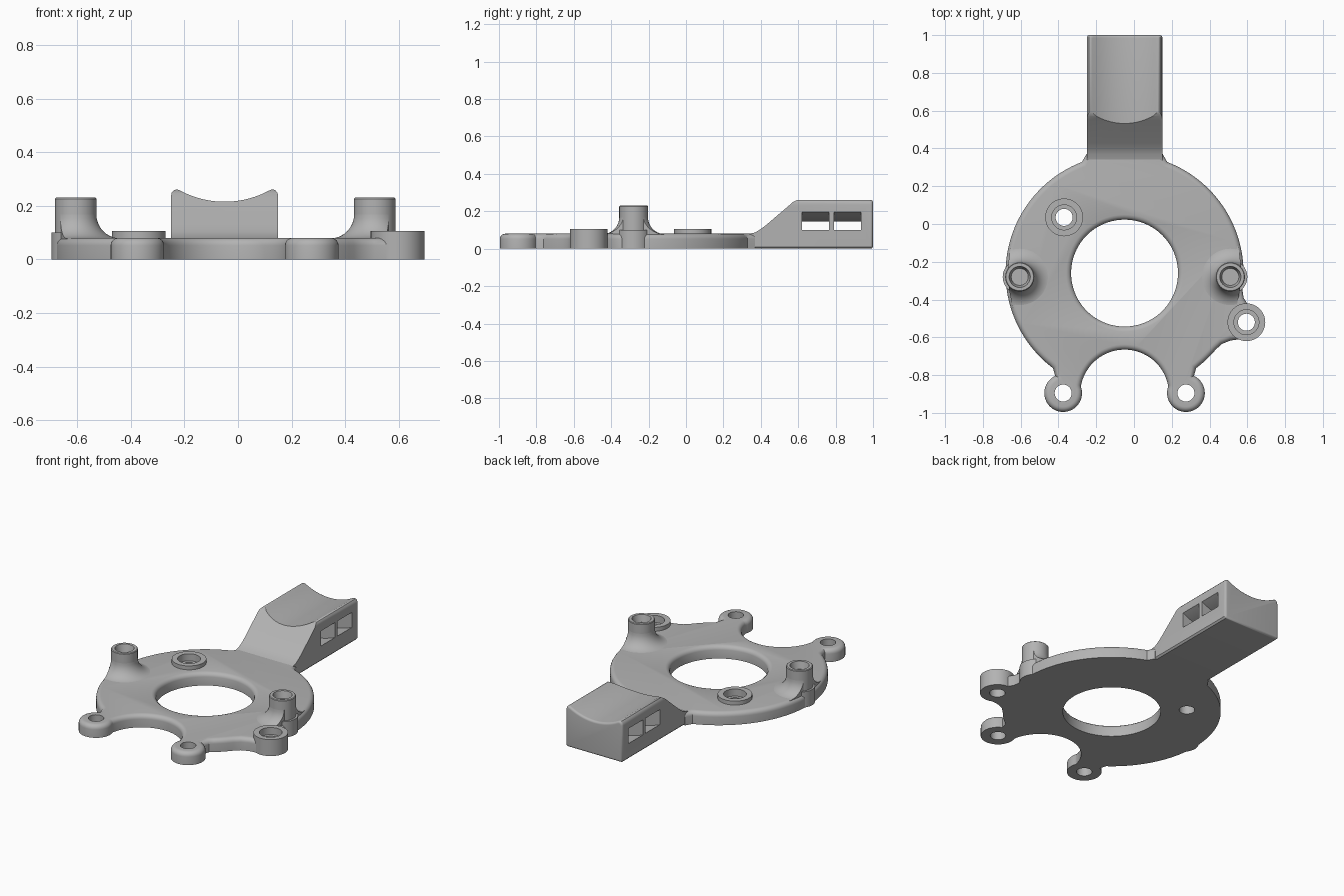
import bpy, bmesh
from math import sin, cos, pi, radians
from mathutils import Vector

if "Cube" in bpy.data.objects:
    bpy.data.objects.remove(bpy.data.objects["Cube"])

grey = bpy.data.materials.new("plain_grey")
grey.use_nodes = True
grey.diffuse_color = (0.45, 0.45, 0.45, 1)
grey.node_tree.nodes["Principled BSDF"].inputs["Base Color"].default_value = (0.45, 0.45, 0.45, 1)


def finish(bm, name):
    bmesh.ops.remove_doubles(bm, verts=bm.verts, dist=1e-5)
    bmesh.ops.recalc_face_normals(bm, faces=bm.faces)
    mesh = bpy.data.meshes.new(name)
    bm.to_mesh(mesh)
    bm.free()
    mesh.materials.append(grey)
    ob = bpy.data.objects.new(name, mesh)
    bpy.context.collection.objects.link(ob)
    return ob


def arc(cx, cy, r, a0, a1, n):
    return [(cx + r * cos(radians(a0 + (a1 - a0) * i / n)),
             cy + r * sin(radians(a0 + (a1 - a0) * i / n))) for i in range(n + 1)]


def inset(points, d):
    """Move a counter-clockwise outline inwards by d."""
    out = []
    for i, p in enumerate(points):
        p, a, b = Vector(p), Vector(points[i - 1]), Vector(points[(i + 1) % len(points)])
        u, v = (p - a).normalized(), (b - p).normalized()
        n, m = Vector((-u.y, u.x)), Vector((-v.y, v.x))
        out.append(p + (n + m) * d / max(1 + n.dot(m), 0.4))
    return out


def prism(name, outline, low, high, rounding=0, place=lambda x, y, z: (x, y, z)):
    """Extruded outline whose far edge is rounded over."""
    levels = [(0, low)]
    steps = 5 if rounding else 0
    for i in range(steps + 1):
        a = pi / 2 * i / max(steps, 1)
        levels.append((rounding * (1 - cos(a)), high - rounding + rounding * sin(a)))
    bm = bmesh.new()
    rings = [[bm.verts.new(place(x, y, z)) for x, y in inset(outline, d)] for d, z in levels]
    for lower, upper in zip(rings, rings[1:]):
        for i in range(len(outline)):
            bm.faces.new((lower[i - 1], lower[i], upper[i], upper[i - 1]))
    bm.faces.new(rings[0])
    bm.faces.new(rings[-1])
    return finish(bm, name)


def lathe(name, profile, x, y, n=48):
    """Revolve a radius/height profile about a vertical axis."""
    bm = bmesh.new()
    verts = [bm.verts.new((x + r, y, z)) for r, z in profile]
    edges = [bm.edges.new(pair) for pair in zip(verts, verts[1:])]
    if profile[0][0] > 0:
        edges.append(bm.edges.new((verts[-1], verts[0])))
    bmesh.ops.spin(bm, geom=verts + edges, cent=(x, y, 0), axis=(0, 0, 1),
                   angle=2 * pi, steps=n, use_duplicate=False)
    return finish(bm, name)


def combine(target, tool, operation="DIFFERENCE"):
    """Apply a boolean and discard the tool."""
    mod = target.modifiers.new("cut", "BOOLEAN")
    mod.operation, mod.solver, mod.object = operation, "EXACT", tool
    bpy.context.view_layer.update()
    result = bpy.data.meshes.new_from_object(
        target.evaluated_get(bpy.context.evaluated_depsgraph_get()))
    target.modifiers.clear()
    target.data = result
    bpy.data.objects.remove(tool)


CX, CY, R = -0.05, -0.26, 0.63
EAR_Y, EAR_DX, THICK = -0.895, 0.325, 0.08
bosses = {"left_front_boss": (0.595, -0.52), "right_back_boss": (-0.37, 0.035)}
posts = {"left_post": (0.51, -0.28), "right_post": (-0.605, -0.28)}

# Base plate: disc, two ears, front notch, boss lug and arm root
outline = (
    arc(CX, CY, R, -53, -40, 5)
    + [(0.465, -0.635), (0.51, -0.617), (0.56, -0.61), (0.65, -0.52), (0.605, -0.43), (0.58, -0.39)]
    + arc(CX, CY, R, -8, 69, 32)
    + [(0.165, 0.347), (0.152, 0.37), (-0.252, 0.37), (-0.265, 0.347)]
    + arc(CX, CY, R, 111, 233, 50)
    + arc(CX - EAR_DX, EAR_Y, 0.1, 115, 380, 32)
    + arc(CX, -0.9, 0.235, 169, 11, 32)
    + arc(CX + EAR_DX, EAR_Y, 0.1, 160, 425, 32)
)
plate = prism("base_plate", outline, 0, THICK, 0.028)

# Large centre opening with a rounded rim
combine(plate, lathe("opening", [(0, -0.1), (0.283, -0.1), (0.283, 0.055), (0.287, 0.067),
                                 (0.297, 0.076), (0.311, 0.0805), (0.311, 0.2), (0, 0.2)], CX, CY, 96))

# Screw holes through the ears and under the bosses
for side in (-1, 1):
    combine(plate, lathe("ear_hole", [(0, -0.1), (0.045, -0.1), (0.045, 0.2), (0, 0.2)],
                         CX + side * EAR_DX, EAR_Y))
for name, (x, y) in bosses.items():
    combine(plate, lathe("bore", [(0, -0.1), (0.046, -0.1), (0.046, 0.059),
                                  (0.067, 0.059), (0.067, 0.2), (0, 0.2)], x, y))
    lathe(name, [(0.045, 0), (0.1, 0), (0.1, 0.105), (0.066, 0.105), (0.066, 0.06), (0.045, 0.06)], x, y)

# Upright posts with shallow sockets and flared feet
for name, (x, y) in posts.items():
    lathe(name, [(0, 0), (0.09, 0), (0.09, 0.1), (0.077, 0.1), (0.077, 0.226), (0.073, 0.23),
                 (0.056, 0.23), (0.045, 0.185), (0, 0.185)], x, y)
    flare = lathe(name + "_foot", [(0, 0.06), (0.167, 0.06)]
                  + arc(0.167, 0.168, 0.09, 270, 180, 10) + [(0, 0.168)], x, y)
    combine(flare, prism("limit", arc(CX, CY, 0.617, 0, 357, 119), 0, 0.3), "INTERSECT")

# Arm: saddle-topped section, trimmed to a sloping side profile
SADDLE_Z = 0.565
horn = [(0.2, 0.235), (0.197, 0.249), (0.188, 0.259), (0.176, 0.261)]
section = [(CX - 0.19, 0), (CX + 0.19, 0), (CX + 0.2, 0.01)]
section += [(CX + x, z) for x, z in horn]
section += arc(CX, SADDLE_Z, 0.35, -62, -118, 24)
section += [(CX - x, z) for x, z in reversed(horn)] + [(CX - 0.2, 0.01)]
along_y = lambda x, y, z: (x, z, y)
along_x = lambda x, y, z: (z, x, y)
arm = prism("saddle_arm", section, 0.3, 1.0, 0.014, along_y)
side = [(0.32, -0.1), (1.1, -0.1), (1.1, 0.3), (0.7, 0.3), (0.62, 0.266), (0.595, 0.262),
        (0.57, 0.248), (0.545, 0.226), (0.43, 0.128), (0.4, 0.105), (0.37, 0.087), (0.32, 0.075)]
combine(arm, prism("slope", side, -0.5, 0.5, 0, along_x), "INTERSECT")

# Two curved strap slots running under the saddle
slot = arc(CX, SADDLE_Z, 0.506, -125, -55, 24) + arc(CX, SADDLE_Z, 0.42, -55, -125, 24)
for y in (0.62, 0.79):
    combine(arm, prism("slot", slot, y, y + 0.145, 0, along_y))

# Smooth shading with crisp edges
for ob in bpy.context.collection.objects:
    if ob.type == "MESH":
        ob.select_set(True)
        bpy.context.view_layer.objects.active = ob
bpy.ops.object.shade_smooth_by_angle(angle=radians(32))
